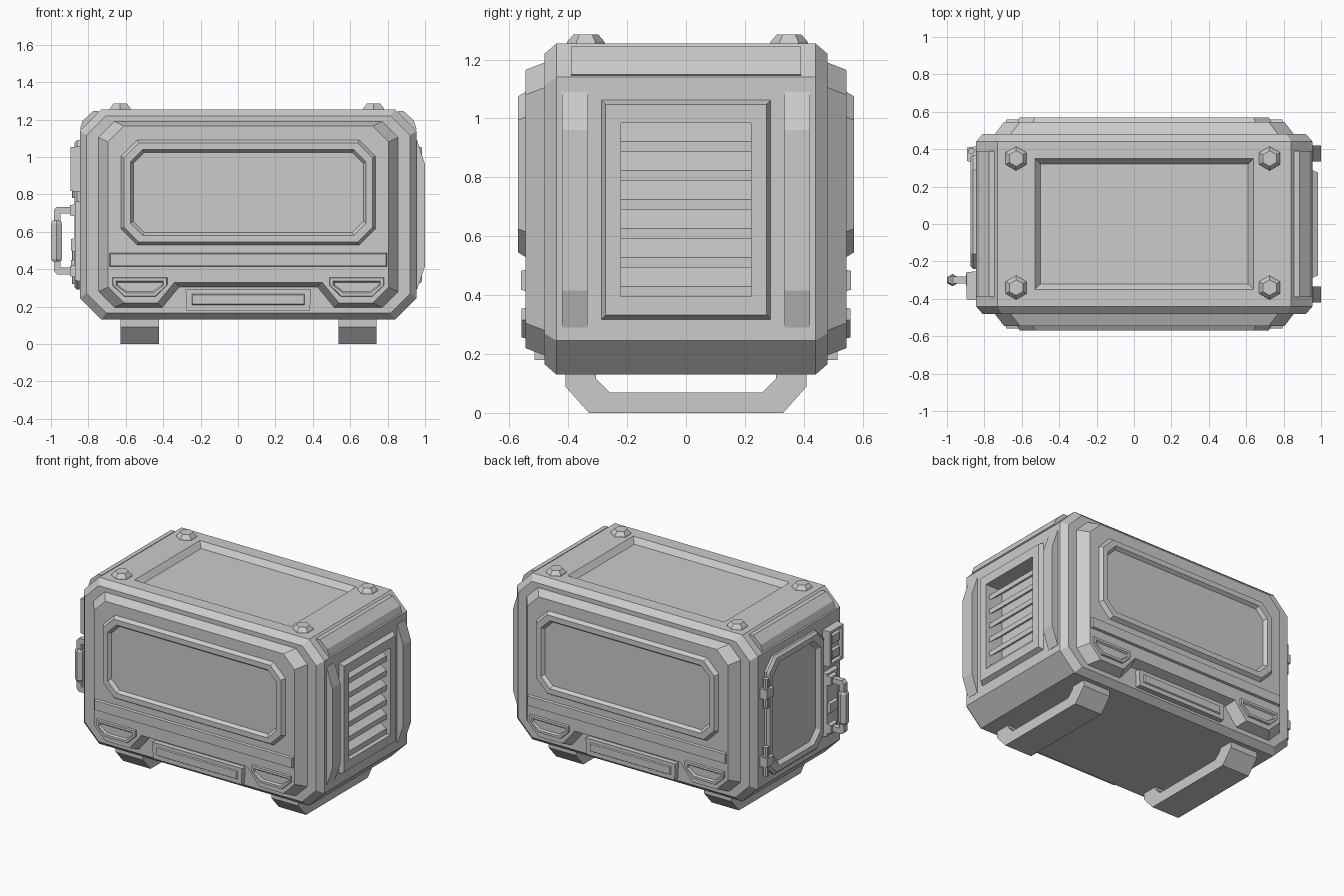
import bpy, bmesh, math

if "Cube" in bpy.data.objects:
    bpy.data.objects.remove(bpy.data.objects["Cube"])

GREY = (0.6, 0.6, 0.6, 1)
mat = bpy.data.materials.new("light_grey")
mat.use_nodes = True
mat.diffuse_color = GREY
mat.node_tree.nodes["Principled BSDF"].inputs["Base Color"].default_value = GREY

CX = 0.055  # body centre in x

# Map outline (u, v) and depth d onto each side of the case
PLACE = {
    "front": lambda u, v, d: (u, -d, v),
    "back": lambda u, v, d: (u, d, v),
    "right": lambda u, v, d: (d, u, v),
    "left": lambda u, v, d: (-d, u, v),
    "top": lambda u, v, d: (u, v, d),
}


def loft(name, side, loops):
    """Join a list of (outline, depth) loops and cap both ends."""
    bm = bmesh.new()
    rings = [[bm.verts.new(PLACE[side](u, v, d)) for u, v in pts] for pts, d in loops]
    for a, b in zip(rings, rings[1:]):
        for i in range(len(a)):
            j = (i + 1) % len(a)
            bm.faces.new((a[i], a[j], b[j], b[i]))
    bm.faces.new(rings[0])
    bm.faces.new(rings[-1])
    bmesh.ops.recalc_face_normals(bm, faces=bm.faces)
    me = bpy.data.meshes.new(name)
    bm.to_mesh(me)
    bm.free()
    me.materials.append(mat)
    ob = bpy.data.objects.new(name, me)
    bpy.context.collection.objects.link(ob)
    return ob


def octo(u0, u1, v0, v1, c):
    return [(u0 + c, v0), (u1 - c, v0), (u1, v0 + c), (u1, v1 - c),
            (u1 - c, v1), (u0 + c, v1), (u0, v1 - c), (u0, v0 + c)]


def rect(u0, u1, v0, v1):
    return [(u0, v0), (u1, v0), (u1, v1), (u0, v1)]


def inset(r, t):
    return (r[0] + t, r[1] - t, r[2] + t, r[3] - t)


def ngon(u, v, r, n):
    return [(u + r * math.cos(i * math.tau / n + math.pi / 6),
             v + r * math.sin(i * math.tau / n + math.pi / 6)) for i in range(n)]


def box(name, side, r, d0, d1, taper=0):
    return loft(name, side, [(rect(*r), d0), (rect(*inset(r, taper)), d1)])


def cut(target, cutter):
    cutter.hide_render = True
    cutter.hide_set(True)
    mod = target.modifiers.new("recess", "BOOLEAN")
    mod.object = cutter
    mod.solver = "EXACT"
    bpy.context.view_layer.objects.active = target
    bpy.ops.object.modifier_apply(modifier=mod.name)
    bpy.data.objects.remove(cutter)


# Main case with chamfered edges
B = (-0.845, 0.955, 0.13, 1.255)
body = loft("case_body", "back", [
    (octo(*inset(B, 0.035), 0.105), -0.48), (octo(*B, 0.115), -0.44),
    (octo(*B, 0.115), 0.44), (octo(*inset(B, 0.035), 0.105), 0.48)])

# Sunken lid panel and vent opening
LID = (-0.53, 0.64, -0.35, 0.35)
cut(body, loft("lid_cutter", "top", [
    (rect(*inset(LID, 0.03)), 1.22), (rect(*LID), 1.255), (rect(*LID), 1.3)]))
VENT = (-0.22, 0.22, 0.395, 0.985)
cut(body, box("vent_cutter", "right", VENT, 0.86, 1.1))


def face_outline(t):
    """Octagonal face plate with an arch cut in the lower edge."""
    w, z0, z1, c = 0.80 - t, 0.195 + t / 2, 1.19 - t / 2, 0.085
    half = [(0.37 + t / 2, z0 + 0.11), (0.46 + t / 2, z0), (w - c, z0),
            (w, z0 + c), (w, z1 - c), (w - c, z1)]
    return [(CX + u, v) for u, v in half] + [(CX - u, v) for u, v in reversed(half)]


# Front and back share the same fittings
W = (-0.635, 0.745, 0.52, 1.10)
for side in ("front", "back"):
    loft(side + "_face_plate", side, [
        (face_outline(0), 0.45), (face_outline(0), 0.48), (face_outline(0.05), 0.545)])
    # Window frame with sunken pane
    loft(side + "_window_frame", side, [
        (octo(*W, 0.09), 0.53), (octo(*inset(W, 0.025), 0.08), 0.57),
        (octo(*inset(W, 0.06), 0.065), 0.57), (octo(*inset(W, 0.075), 0.06), 0.549)])
    box(side + "_trim_strip", side, (-0.69, 0.80, 0.41, 0.49), 0.53, 0.56, 0.008)
    # Plate inside the arch
    loft(side + "_arch_plate", side, [
        ([(CX + u * k, v) for u, v in
          [(-0.33, 0.18), (0.33, 0.18), (0.335, 0.29), (-0.335, 0.29)]], d)
        for k, d in ((1, 0.46), (1, 0.515))])
    box(side + "_arch_inlay", side, (-0.25, 0.36, 0.205, 0.27), 0.51, 0.522, 0.008)
    # Lamp brackets
    for sgn, tag in ((-1, "right"), (1, "left")):
        def trapezoid(t):
            return [(CX + sgn * u, v) for u, v in
                    [(0.43 + t, 0.36 - t), (0.73 - t, 0.36 - t), (0.73 - t, 0.315),
                     (0.665 - t / 2, 0.25 + t), (0.495 + t / 2, 0.25 + t),
                     (0.43 + t, 0.315)]]
        loft(f"{side}_{tag}_lamp", side, [
            (trapezoid(0), 0.53), (trapezoid(0.006), 0.558),
            (trapezoid(0.022), 0.558), (trapezoid(0.03), 0.547)])

# Vent frame, louvres and guard bars
F = (-0.295, 0.295, 0.31, 1.07)
frame = box("vent_frame", "right", F, 0.94, 0.985, 0.022)
cut(frame, box("frame_cutter", "right", VENT, 0.8, 1.1))
STEP = (VENT[3] - VENT[2]) / 6
for i in range(6):
    z = VENT[2] + i * STEP
    loft(f"louvre_{i + 1}", "front", [
        ([(0.86, z + 0.075), (0.955, z), (0.955, z + 0.035), (0.86, z + 0.105)], d)
        for d in (-0.22, 0.22)])
for y in (-0.378, 0.378):
    loft("guard_bar", "back", [
        ([(0.93, 0.29), (0.957, 0.29), (1.0, 0.415), (1.0, 0.96),
          (0.957, 1.09), (0.93, 1.09)], y + s) for s in (-0.043, 0.043)])

# Raised plates on the upper side chamfers
for sgn in (-1, 1):
    edge = [(0.80, 1.245), (0.83, 1.245), (0.885, 1.195), (0.90, 1.15), (0.87, 1.13)]
    loft("shoulder_plate", "back", [
        ([(CX + sgn * u, v) for u, v in edge], d) for d in (-0.39, 0.39)])

# Lid bolts
for x in (-0.63, 0.725):
    for y in (-0.34, 0.35):
        loft("lid_bolt", "top", [(ngon(x, y, 0.066, 6), 1.25), (ngon(x, y, 0.062, 6), 1.262),
                                 (ngon(x, y, 0.042, 6), 1.285)])

# Skid feet
half = [(0.26, 0.07), (0.305, 0.115), (0.305, 0.15), (0.41, 0.15), (0.41, 0.09), (0.33, 0)]
skid = half + [(-y, z) for y, z in reversed(half)]
for x in (-0.525, 0.638):
    loft("skid_foot", "right", [(skid, x - 0.102), (skid, x + 0.102)])

# Access door with sunken panel
D = (-0.24, 0.37, 0.29, 1.09)
loft("door", "left", [
    (octo(*D, 0.08), 0.82), (octo(*D, 0.08), 0.86), (octo(*inset(D, 0.015), 0.075), 0.875),
    (octo(*inset(D, 0.05), 0.07), 0.875), (octo(*inset(D, 0.07), 0.065), 0.85)])

# Door hinges
for z in (0.42, 0.88):
    loft("hinge_pin", "top", [(ngon(-0.87, 0.39, 0.018, 8), z - 0.1),
                              (ngon(-0.87, 0.39, 0.018, 8), z + 0.1)])
    box("hinge_knuckle", "left", (0.33, 0.415, z - 0.035, z + 0.035), 0.84, 0.893, 0.006)

# Control box with two buttons
P = (-0.41, -0.25, 0.81, 1.06)
loft("control_box", "left", [
    (rect(*P), 0.82), (rect(*inset(P, 0.008)), 0.895),
    (rect(*inset(P, 0.025)), 0.895), (rect(*inset(P, 0.03)), 0.875)])
for z in (0.885, 0.985):
    box("button", "left", (-0.375, -0.285, z - 0.035, z + 0.035), 0.87, 0.892, 0.008)

# Handle with mounts, arms, grip and latch
box("handle_plate", "left", (-0.39, -0.25, 0.33, 0.77), 0.82, 0.872, 0.01)
box("latch", "left", (-0.36, -0.26, 0.49, 0.57), 0.86, 0.892, 0.01)
for z, s in ((0.715, -1), (0.39, 1)):
    box("handle_mount", "left", (-0.34, -0.26, z - 0.035, z + 0.035), 0.86, 0.897, 0.008)
    arm = [(-0.89, z - s * 0.018), (-0.89, z + s * 0.018), (-0.95, z + s * 0.018),
           (-0.95, z + s * 0.08), (-0.985, z + s * 0.08), (-0.985, z)]
    arm.append((-0.968, z - s * 0.018))
    loft("handle_arm", "back", [(arm, -0.318), (arm, -0.282)])
loft("handle_grip", "top", [(ngon(-0.97, -0.3, r, 6), z) for r, z in
                            ((0.025, 0.44), (0.033, 0.455), (0.033, 0.645), (0.025, 0.66))])
